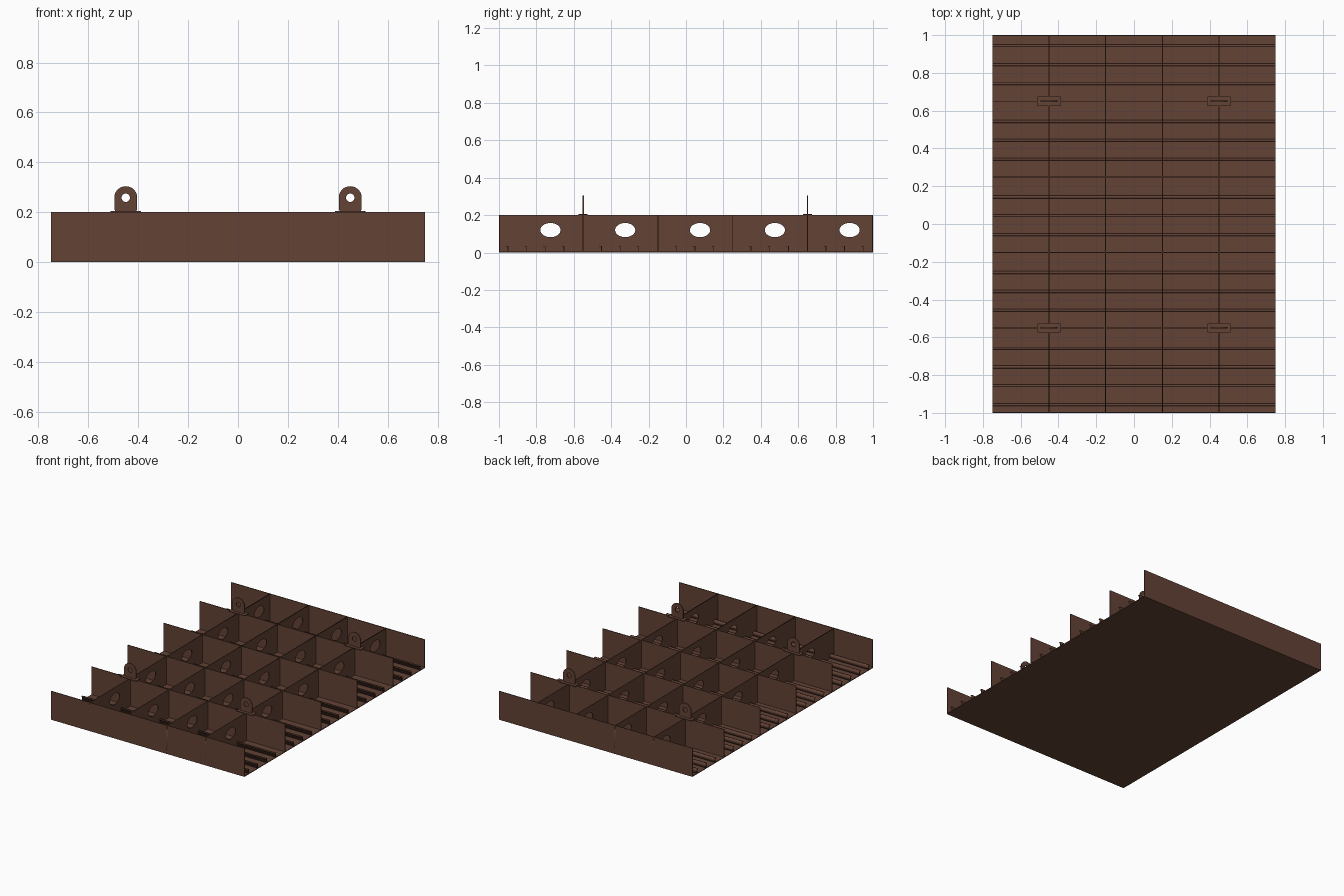
import bpy, math
from mathutils import Matrix

if "Cube" in bpy.data.objects:
    bpy.data.objects.remove(bpy.data.objects["Cube"])

steel = bpy.data.materials.new("red_brown_primer")
steel.diffuse_color = (0.125, 0.055, 0.036, 1)
steel.use_nodes = True
steel.node_tree.nodes["Principled BSDF"].inputs["Base Color"].default_value = steel.diffuse_color

T = 0.005           # plate thickness
H = 0.2             # web height
WEBS = [-1 + T / 2, -0.55, -0.15, 0.25, 0.65, 1 - T / 2]
GIRDERS = [-0.45, -0.15, 0.15, 0.45]


def finish(name, mesh):
    ob = bpy.data.objects.new(name, mesh)
    mesh.materials.clear()
    mesh.materials.append(steel)
    bpy.context.collection.objects.link(ob)
    return ob


def box(name, x0, x1, y0, y1, z0, z1):
    v = [(x, y, z) for x in (x0, x1) for y in (y0, y1) for z in (z0, z1)]
    f = [(0, 1, 3, 2), (4, 6, 7, 5), (0, 4, 5, 1), (2, 3, 7, 6), (0, 2, 6, 4), (1, 5, 7, 3)]
    m = bpy.data.meshes.new(name)
    m.from_pydata(v, [], f)
    return finish(name, m)


def plate(name, loops, thick, axis, pos):
    """Flat plate with holes: first loop is the outline, the rest are cut out."""
    cu = bpy.data.curves.new(name, 'CURVE')
    cu.dimensions = '2D'
    cu.fill_mode = 'BOTH'
    cu.extrude = thick / 2
    for pts in loops:
        s = cu.splines.new('POLY')
        s.points.add(len(pts) - 1)
        for p, (a, b) in zip(s.points, pts):
            p.co = (a, b, 0, 1)
        s.use_cyclic_u = True
    tmp = bpy.data.objects.new(name + "_curve", cu)
    bpy.context.collection.objects.link(tmp)
    bpy.context.view_layer.update()
    deps = bpy.context.evaluated_depsgraph_get()
    m = bpy.data.meshes.new_from_object(tmp.evaluated_get(deps))
    bpy.data.objects.remove(tmp)
    if axis == 'X':      # profile in y, z
        rot = Matrix(((0, 0, 1, 0), (1, 0, 0, 0), (0, 1, 0, 0), (0, 0, 0, 1)))
    else:                # profile in x, z
        rot = Matrix(((1, 0, 0, 0), (0, 0, -1, 0), (0, 1, 0, 0), (0, 0, 0, 1)))
    m.transform(Matrix.Translation(pos) @ rot)
    return finish(name, m)


def ellipse(cx, cy, rx, ry, n=32):
    return [(cx + rx * math.cos(2 * math.pi * i / n), cy + ry * math.sin(2 * math.pi * i / n))
            for i in range(n)]


# bottom shell plate
box("bottom_plate", -0.75, 0.75, -1, 1, 0, T)

# transverse webs
for y in WEBS:
    box("cross_web", -0.75, 0.75, y - T / 2, y + T / 2, T, H)

# girders with lightening holes
outline = [(-1, T), (1, T), (1, H), (-1, H)]
holes = [ellipse(-0.725 + 0.4 * i, 0.12, 0.054, 0.038) for i in range(5)]
for x in GIRDERS:
    plate("girder", [outline] + holes, T, 'X', (x, 0, 0))

# angle-bar stiffeners between the webs
for i in range(20):
    y = -0.95 + 0.1 * i
    if min(abs(y - w) for w in WEBS) < 0.03:
        continue
    prof = [(y, T), (y, 0.035), (y - 0.014, 0.035), (y - 0.014, 0.031),
            (y - 0.004, 0.031), (y - 0.004, T)]
    plate("stiffener", [prof], 1.5, 'X', (0, 0, 0))

# lifting lugs on pads
R, CZ = 0.046, 0.258
lug = [(-R + 0.006, H), (R - 0.006, H), (R, H + 0.012)]
lug += [(R * math.cos(math.pi * i / 20), CZ + R * math.sin(math.pi * i / 20)) for i in range(21)]
lug += [(-R, H + 0.012)]
for x in (-0.45, 0.45):
    for y in (-0.55, 0.65):
        box("lug_pad", x - 0.062, x + 0.062, y - 0.024, y + 0.024, H, H + 0.005)
        plate("lifting_lug", [lug, ellipse(0, CZ, 0.017, 0.017, 24)], 0.007, 'Y', (x, y, 0))
